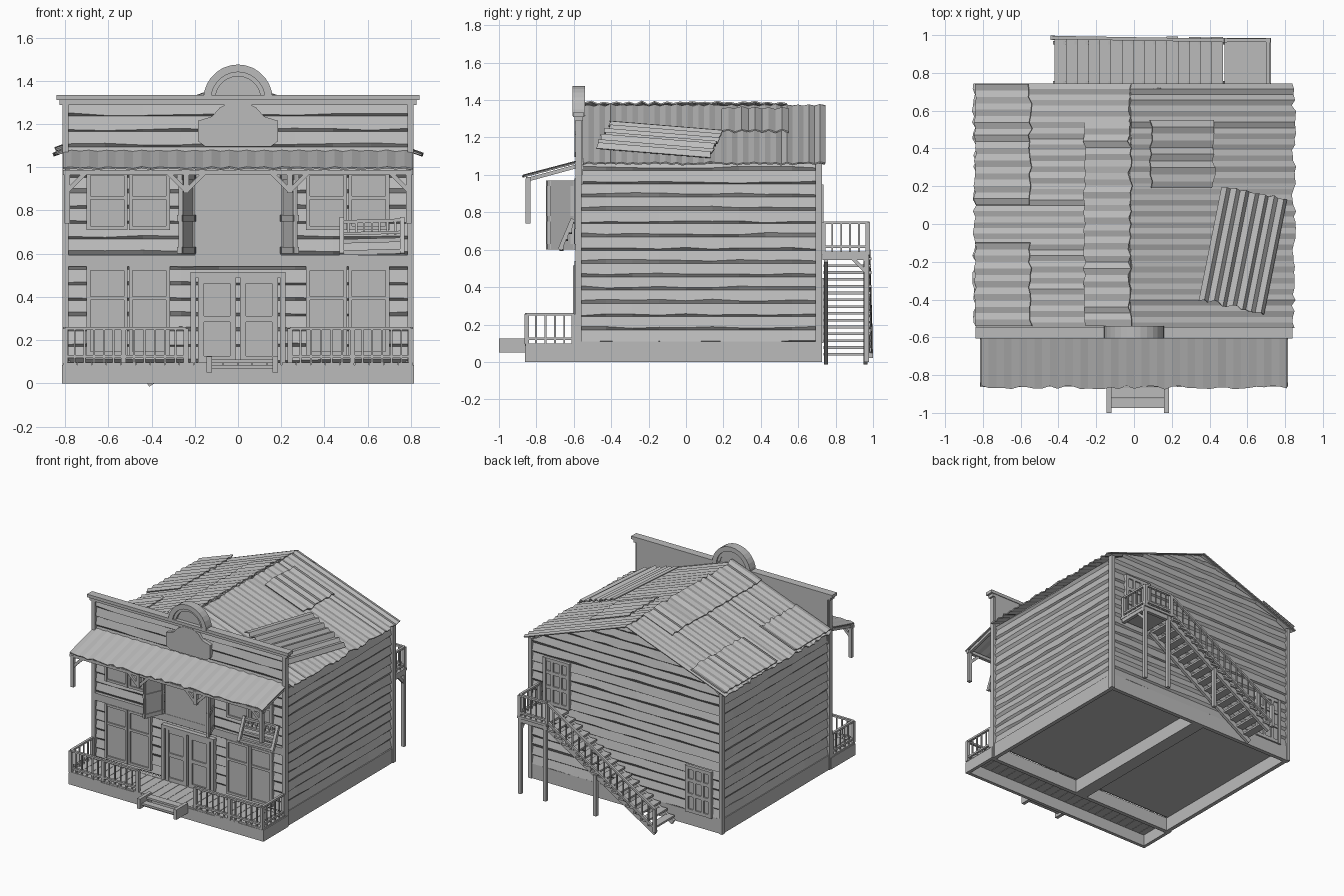
import bpy, bmesh, math, random
from mathutils import Vector as V

random.seed(4)
cube = bpy.data.objects.get("Cube")
if cube:
    bpy.data.objects.remove(cube)
UP = V((0, 0, 1))

grey = bpy.data.materials.new("weathered_grey")
grey.use_nodes = True
tone = (0.5, 0.5, 0.5, 1)
grey.diffuse_color = tone
grey.node_tree.nodes["Principled BSDF"].inputs["Base Color"].default_value = tone


def finish(name, bm, thick=0, fix=True):
    if fix:
        bmesh.ops.recalc_face_normals(bm, faces=bm.faces)
    mesh = bpy.data.meshes.new(name)
    bm.to_mesh(mesh)
    bm.free()
    mesh.materials.append(grey)
    ob = bpy.data.objects.new(name, mesh)
    bpy.context.collection.objects.link(ob)
    if thick:
        mod = ob.modifiers.new("thickness", "SOLIDIFY")
        mod.thickness = thick
    return ob


def bar(bm, p, q, w, h):
    """Beam from p to q, w wide sideways and h deep."""
    p, q = V(p), V(q)
    d = (q - p).normalized()
    side = V((1, 0, 0)) if abs(d.z) > 0.99 else d.cross(UP).normalized()
    up = side.cross(d)
    ends = [[bm.verts.new(c + side * w * s / 2 + up * h * t / 2)
             for s, t in ((-1, -1), (1, -1), (1, 1), (-1, 1))] for c in (p, q)]
    a, b = ends
    bm.faces.new(a)
    bm.faces.new(b[::-1])
    for i in range(4):
        j = (i + 1) % 4
        bm.faces.new((a[i], b[i], b[j], a[j]))


def block(bm, x0, x1, y0, y1, z0, z1):
    y, z = (y0 + y1) / 2, (z0 + z1) / 2
    bar(bm, (x0, y, z), (x1, y, z), y1 - y0, z1 - z0)


def prism(bm, pts, y0, y1):
    """Outline in x and z, extruded along y."""
    a = [bm.verts.new((x, y0, z)) for x, z in pts]
    b = [bm.verts.new((x, y1, z)) for x, z in pts]
    bm.faces.new(a)
    bm.faces.new(b[::-1])
    for i in range(len(a)):
        bm.faces.new((a[i - 1], b[i - 1], b[i], a[i]))


def blocks(name, *boxes):
    bm = bmesh.new()
    for b in boxes:
        block(bm, *b)
    return finish(name, bm)


def grid(bm, rows):
    rows = [[bm.verts.new(p) for p in r] for r in rows]
    for r, s in zip(rows, rows[1:]):
        for i in range(len(r) - 1):
            bm.faces.new((r[i], r[i + 1], s[i + 1], s[i]))


def siding(name, at, u, z0, z1, half, pitch=0.071, n=9):
    """Warped clapboards whose lower lips stand out from the wall."""
    at, u = V(at), V(u)
    out = u.cross(UP)
    rows = []
    z = z0
    while z < z1 - 0.01:
        lip = random.choice((0.004, 0.008, 0.012))
        rows.append([at + u * half(z) * (2 * i / n - 1) + UP * z for i in range(n + 1)])
        rows.append([at + u * half(z) * (2 * i / n - 1) + out * 0.014
                     + UP * (z + lip + random.uniform(0, 0.012)) for i in range(n + 1)])
        z += pitch
    rows.append([at + u * half(z1) * (2 * i / n - 1) + UP * z1 for i in range(n + 1)])
    bm = bmesh.new()
    grid(bm, rows)
    return finish(name, bm, fix=False)


def sheet(name, corner, along, across, n, amp, ragged=0.012, thick=0.008):
    """Corrugated sheet with uneven ends."""
    c, a, b = V(corner), V(along), V(across)
    nor = a.cross(b).normalized()
    lines = []
    for j in range(n + 1):
        lift = nor * (amp * (j % 2) + random.uniform(0, amp * 0.6))
        base = c + b * j / n + lift
        ends = [random.uniform(-ragged, ragged) * a.normalized() for k in range(2)]
        lines.append([base + ends[0] * 0.6, base + a / 2, base + a + ends[1]])
    bm = bmesh.new()
    grid(bm, lines)
    return finish(name, bm, thick)


def railing(bm, p, q, h, n, posts=1):
    p, q = V(p), V(q)
    for lift in (0.03, h):
        bar(bm, p + UP * lift, q + UP * lift, 0.018, 0.014)
    for i in range(n + 1):
        c = p.lerp(q, i / n)
        w = 0.024 if posts and i in (0, n) else 0.009
        bar(bm, c, c + UP * h, w, w)


def framed(bm, x0, x1, y, z0, z1, cuts, w=0.018, back=0.012):
    """Thin panel at y facing the front or back (sign of y), with stiles and rails."""
    s = math.copysign(1, y)
    def slab(a, b, lo, hi, d):
        ys = sorted((y, y + s * d))
        block(bm, a, b, ys[0], ys[1], lo, hi)
    slab(x0, x1, z0, z1, back)
    for x in (x0, x1 - w):
        slab(x, x + w, z0, z1, back + 0.012)
    for z in (z0, z1 - w, *cuts):
        slab(x0, x1, z, z + w, back + 0.01)


# Body and gables
EAVE, RIDGE, RX = 1.055, 1.362, -0.02
bm = bmesh.new()
prism(bm, [(-0.785, 0.1), (0.785, 0.1), (0.785, EAVE), (RX, RIDGE), (-0.785, EAVE)], -0.56, 0.705)
finish("building_core", bm)
gable = lambda z: 0.79 if z < 1.06 else max(0.01, 0.79 * (RIDGE - z) / (RIDGE - 1.06))
siding("back_siding", (0, 0.706, 0), (-1, 0, 0), 0.1, RIDGE, gable)
siding("left_siding", (0.786, 0.07, 0), (0, 1, 0), 0.1, 1.06, lambda z: 0.64)
siding("right_siding", (-0.786, 0.07, 0), (0, -1, 0), 0.1, 1.06, lambda z: 0.64)
siding("front_siding", (0, -0.566, 0), (1, 0, 0), 0.1, 1.3, lambda z: 0.79)
blocks("foundation",
       (-0.805, 0.805, -0.6, -0.57, 0, 0.1), (-0.805, 0.805, 0.69, 0.72, 0, 0.11),
       (-0.805, -0.775, -0.57, 0.69, 0, 0.11), (0.775, 0.805, -0.57, 0.69, 0, 0.11),
       (-0.05, 0.05, -0.57, 0.69, 0, 0.1))
bm = bmesh.new()
for s in (-1, 1):
    for y, top in ((-0.575, 1.3), (0.71, 1.06)):
        bar(bm, (s * 0.798, y, 0), (s * 0.798, y, top), 0.028, 0.034)
finish("corner_posts", bm)

# Roof sheets, patches and the loose panel
for s, name in ((1, "left_roof"), (-1, "right_roof")):
    a = V((s * 0.845 - RX, 0, 1.062 - 1.37))
    y0, dy = (-0.55, 1.295) if s > 0 else (0.745, -1.295)
    sheet(name, (RX, y0, 1.368), a, (0, dy, 0), 44, 0.007)


def on_roof(x, y, lift):
    return V((x, y, 1.37 - 0.308 * abs(x - RX) / 0.845 + lift))


for x0, x1, y0, y1, lift in ((0.09, 0.42, 0.19, 0.55, 0.022), (-0.26, -0.02, -0.54, 0.54, 0.012),
                             (-0.84, -0.55, 0.1, 0.74, 0.01), (-0.84, -0.55, -0.54, -0.1, 0.01)):
    p = on_roof(x0, y0, lift)
    a = on_roof(x1, y0, lift) - p
    sheet("roof_patch", p, a, (0, y1 - y0, 0), max(8, int((y1 - y0) * 30)), 0.009)
p, q, r = on_roof(0.34, -0.4, 0.04), on_roof(0.69, -0.47, 0.03), on_roof(0.46, 0.2, 0.035)
sheet("loose_panel", r, p - r, q - p, 14, 0.02)

# False front, cornice, arch and blank sign
blocks("false_front", (-0.8, 0.8, -0.565, -0.55, 0.95, 1.31))
blocks("cornice", (-0.84, 0.84, -0.605, -0.545, 1.31, 1.333), (-0.825, 0.825, -0.595, -0.55, 1.288, 1.31))


def arc(r, n=14, cz=1.315):
    return [(r * math.cos(math.pi * i / n), cz + r * math.sin(math.pi * i / n)) for i in range(n + 1)]


bm = bmesh.new()
prism(bm, arc(0.16) + arc(0.125)[::-1], -0.607, -0.54)
prism(bm, arc(0.128) + arc(0.105)[::-1], -0.595, -0.55)
prism(bm, arc(0.11), -0.575, -0.555)
finish("arch", bm)
half = [(0.15, 1.095), (0.185, 1.12), (0.185, 1.215), (0.12, 1.235), (0.085, 1.275), (0.04, 1.298)]
bm = bmesh.new()
prism(bm, half + [(-x, z) for x, z in half[::-1]], -0.597, -0.57)
finish("sign_board", bm)

# Awning with hanging posts and braces
sheet("awning", (-0.81, -0.56, 1.075), (0, -0.305, -0.08), (1.62, 0, 0), 40, 0.005)
bm = bmesh.new()
block(bm, -0.81, 0.81, -0.855, -0.83, 0.965, 0.988)
for x in (-0.79, -0.24, 0.24, 0.79):
    low = 0.74 if abs(x) > 0.5 else 0.88
    bar(bm, (x, -0.845, low), (x, -0.845, 0.98), 0.026, 0.026)
    bar(bm, (x, -0.845, 0.975), (x, -0.57, 1.05), 0.02, 0.02)
    for s in (-1, 1):
        if abs(x + s * 0.08) < 0.81:
            bar(bm, (x, -0.845, 0.89), (x + s * 0.08, -0.845, 0.97), 0.016, 0.02)
finish("awning_frame", bm)

# Porch deck, skirt, rails and steps
bm = bmesh.new()
for i in range(24):
    x = -0.81 + i * 0.0675
    block(bm, x, x + 0.065, -0.865 + random.uniform(0, 0.012), -0.58, 0.085, 0.098)
finish("porch_deck", bm)
blocks("porch_skirt", (-0.815, 0.815, -0.86, -0.835, 0, 0.086),
       (-0.815, -0.79, -0.835, -0.57, 0, 0.086), (0.79, 0.815, -0.835, -0.57, 0, 0.086))
bm = bmesh.new()
for s in (-1, 1):
    for a, b in ((0.8, 0.53), (0.53, 0.24)):
        railing(bm, (s * a, -0.852, 0.095), (s * b, -0.852, 0.095), 0.16, 6)
    railing(bm, (s * 0.8, -0.852, 0.095), (s * 0.8, -0.6, 0.095), 0.16, 5)
finish("porch_railing", bm)
blocks("front_steps", (-0.145, -0.12, -1, -0.86, 0.05, 0.125), (0.16, 0.185, -1, -0.86, 0.05, 0.125),
       (-0.12, 0.16, -0.975, -0.925, 0.07, 0.085), (-0.12, 0.16, -0.92, -0.865, 0.095, 0.11))

# Storey band, windows and doors
blocks("storey_band", (-0.8, 0.8, -0.59, -0.56, 0.54, 0.595))
bm = bmesh.new()
for s in (-1, 1):
    for x in (0.41, 0.605):
        for z0, z1, cut in ((0.13, 0.54, 0.385), (0.71, 0.98, 0.85)):
            framed(bm, s * x - 0.095, s * x + 0.095, -0.572, z0, z1, (cut,))
finish("windows", bm)
bm = bmesh.new()
for x in (-0.185, 0.01):
    framed(bm, x, x + 0.175, -0.58, 0.1, 0.49, (0.285,), 0.028)
for x in (-0.22, 0.195):
    block(bm, x, x + 0.025, -0.605, -0.57, 0.1, 0.515)
block(bm, -0.22, 0.22, -0.605, -0.57, 0.49, 0.515)
finish("entrance_doors", bm)
blocks("balcony_doorway", (-0.2, 0.2, -0.588, -0.57, 0.595, 1.04))
bm = bmesh.new()
for s in (-1, 1):
    h, e = V((s * 0.205, -0.595, 0)), V((s * 0.27, -0.745, 0))
    bar(bm, h + UP * 0.785, e + UP * 0.785, 0.012, 0.37)
    for z in (0.615, 0.765, 0.955):
        bar(bm, h + UP * z, e + UP * z, 0.024, 0.03)
    for c in (h.lerp(e, 0.08), h.lerp(e, 0.92)):
        bar(bm, c + UP * 0.6, c + UP * 0.97, 0.022, 0.022)
finish("open_doors", bm)
bm = bmesh.new()
for x0, z in ((0.575, 0.6), (-0.615, 0.1)):
    framed(bm, x0 - 0.11, x0 + 0.11, 0.71, z, z + 0.35, (z + 0.12, z + 0.23), 0.025)
    for x in (x0 - 0.045, x0 + 0.025):
        block(bm, x, x + 0.02, 0.72, 0.732, z, z + 0.35)
finish("back_doors", bm)

# Broken balcony rail
bm = bmesh.new()
for y, z, h in ((-0.605, 0.755, 0.016), (-0.62, 0.7, 0.014), (-0.64, 0.665, 0.02), (-0.665, 0.612, 0.022)):
    bar(bm, (0.47, y, z - 0.008), (0.77, y, z), 0.02, h)
for i in range(9):
    x = 0.475 + i * 0.036
    bar(bm, (x, -0.62, 0.69), (x, -0.605, 0.75), 0.01, 0.01)
for x in (0.48, 0.76):
    bar(bm, (x, -0.675, 0.6), (x, -0.605, 0.765), 0.022, 0.022)
finish("broken_rail", bm)

# Back staircase and landing
bm = bmesh.new()
for i in range(15):
    f = i / 14
    x, z = 0.44 - f * 0.83, 0.55 - f * 0.51
    block(bm, x - 0.03, x + 0.03, 0.735, 0.975 + random.uniform(0, 0.02), z - 0.006, z + 0.008)
for y in (0.748, 0.96):
    bar(bm, (0.48, y, 0.55), (-0.42, y, 0.0), 0.02, 0.035)
finish("stair_flight", bm)
bm = bmesh.new()
block(bm, 0.48, 0.725, 0.72, 0.985, 0.572, 0.59)
block(bm, 0.48, 0.725, 0.95, 0.975, 0.54, 0.572)
for x, top in ((0.71, 0.57), (0.5, 0.57), (0.08, 0.31)):
    bar(bm, (x, 0.965, 0), (x, 0.965, top), 0.026, 0.026)
bar(bm, (0.71, 0.965, 0.48), (0.71, 0.88, 0.565), 0.018, 0.018)
bar(bm, (0.71, 0.73, 0.56), (0.71, 0.97, 0.56), 0.025, 0.03)
finish("landing", bm)
bm = bmesh.new()
railing(bm, (0.71, 0.972, 0.585), (0.48, 0.972, 0.585), 0.16, 5)
railing(bm, (0.71, 0.735, 0.585), (0.71, 0.972, 0.585), 0.16, 5)
railing(bm, (0.48, 0.972, 0.575), (-0.43, 0.987, 0.02), 0.17, 17)
finish("stair_railing", bm)
